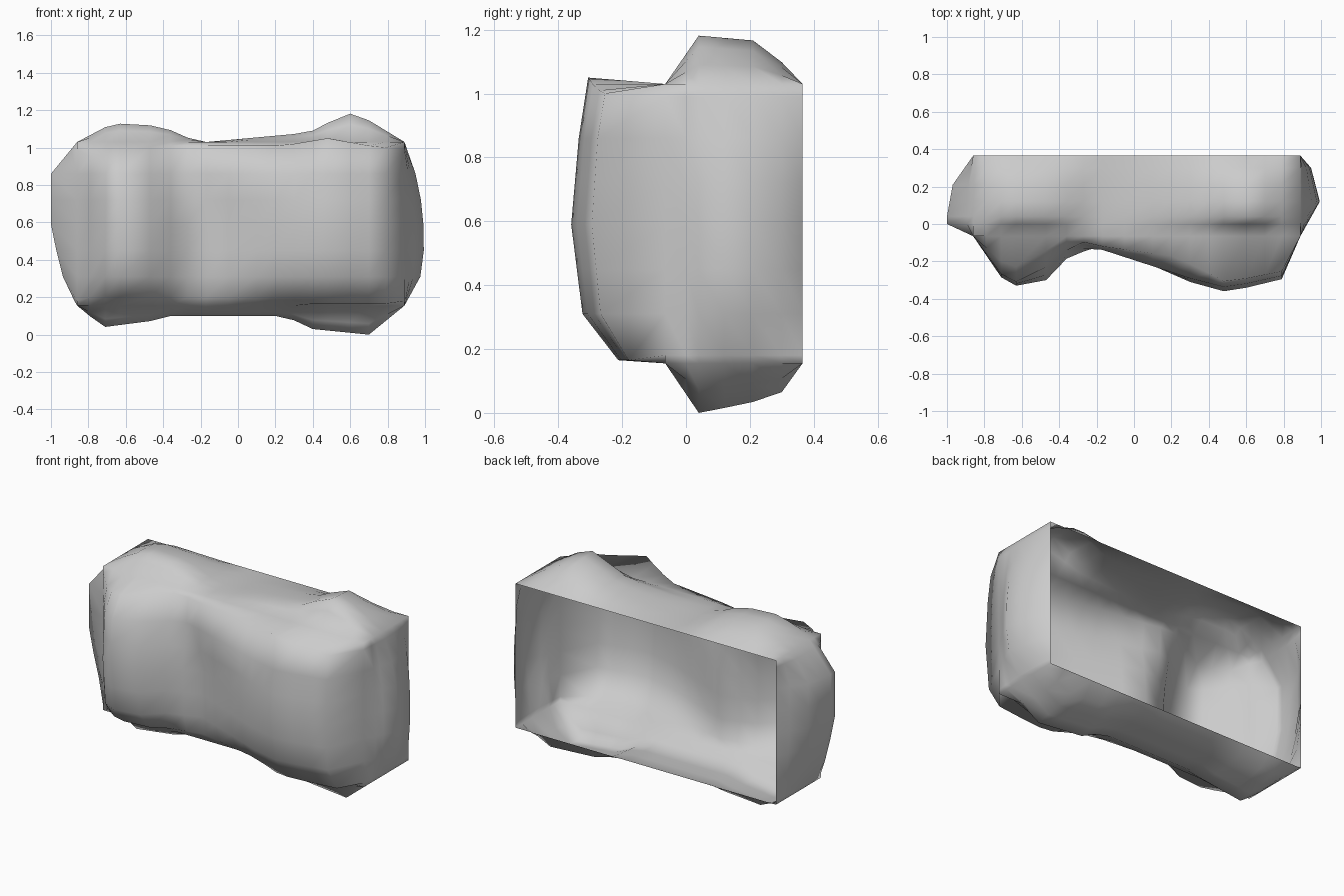
import bpy, bmesh

if "Cube" in bpy.data.objects:
    bpy.data.objects.remove(bpy.data.objects["Cube"])

# Shared grid lines of the box that every bulging side is pinned to
X = [-.86, -.79, -.71, -.63, -.47, -.36, -.27, -.17, -.05, .1, .2, .3, .4, .48, .6, .7, .79, .89]
Y = [-.065, 0, .04, .12, .21, .3, .365]
Z = [.155, .18, .31, .45, .59, .72, .86, .99, 1.03]


def lerp(profile, t):
    """Piecewise linear lookup in a list of (position, value)."""
    if t <= profile[0][0]:
        return profile[0][1]
    for (a, va), (b, vb) in zip(profile, profile[1:]):
        if t <= b:
            return va + (vb - va) * (t - a) / (b - a)
    return profile[-1][1]


# Bulge along the length or height, and its fade across the other direction
FRONT = ([(-.86, 0), (-.71, .22), (-.63, .265), (-.47, .235), (-.36, .12), (-.17, .04),
          (.3, .245), (.5, .3), (.79, .23), (.89, 0)],
         [(.155, 0), (.18, .5), (.31, .88), (.59, 1), (.86, .92), (.99, .82), (1.03, 0)])
TOP = ([(-.86, 0), (-.67, .1), (-.4, .085), (-.3, .03), (-.17, 0), (.38, .05),
        (.58, .155), (.66, .14), (.89, 0)],
       [(-.065, 0), (.04, 1), (.21, .9), (.3, .45), (.365, 0)])
BOTTOM = ([(-.86, 0), (-.72, .115), (-.45, .08), (-.36, .055), (.25, .055), (.4, .125),
           (.7, .155), (.89, 0)],
          [(-.065, 0), (.04, 1), (.2, .8), (.3, .58), (.365, 0)])
LEFT = ([(.155, 0), (.26, .06), (.37, .095), (.59, .14), (.86, .14), (1.03, 0)],
        [(-.065, 0), (0, 1), (.04, 1), (.21, .78), (.365, 0)])
RIGHT = ([(.155, 0), (.31, .085), (.5, .11), (.8, .08), (1.03, 0)],
         [(-.065, 0), (.12, 1), (.3, .55), (.365, 0)])

# The valley between the front lobes leans left near the top
LEAN = [(.59, 0), (.72, .03), (.86, .09), (.99, .15)]
LEAN_WHERE = [(-.63, 0), (-.36, 1), (-.17, 1), (.3, 0)]
# Rim rows of the front: how far they move up, and how full they are
TOP_LIFT = [(-.86, -.05), (-.62, -.01), (-.43, .02), (.2, .02), (.3, .03), (.48, .06), (.7, .02), (.89, 0)]
TOP_FULL = [(-.63, .75), (-.43, .65), (.2, .6), (.48, 1)]
BOTTOM_LIFT = [(.25, .02), (.4, -.015)]


def front(x, z):
    d = lerp(FRONT[0], x + lerp(LEAN, z) * lerp(LEAN_WHERE, x)) * lerp(FRONT[1], z)
    inside = -.86 < x < .89
    if z == .99 and inside:
        return x, -.065 - d * lerp(TOP_FULL, x), z + lerp(TOP_LIFT, x)
    if z == .18 and inside:
        return x, -.065 - d, z + lerp(BOTTOM_LIFT, x)
    return x, -.065 - d, z


def bulge(side, u, v):
    return lerp(side[0], u) * lerp(side[1], v)


bm = bmesh.new()


def patch(us, vs, place):
    grid = [[bm.verts.new(place(u, v)) for v in vs] for u in us]
    for i in range(len(us) - 1):
        for j in range(len(vs) - 1):
            bm.faces.new((grid[i][j], grid[i + 1][j], grid[i + 1][j + 1], grid[i][j + 1]))


# Five bulging sides; the back stays open
patch(X, Z, front)
patch(X, Y, lambda x, y: (x, y, 1.03 + bulge(TOP, x, y)))
patch(X, Y[::-1], lambda x, y: (x, y, .155 - bulge(BOTTOM, x, y)))
patch(Z, Y, lambda z, y: (-.86 - bulge(LEFT, z, y), y, z))
patch(Z, Y[::-1], lambda z, y: (.89 + bulge(RIGHT, z, y), y, z))

bmesh.ops.remove_doubles(bm, verts=bm.verts, dist=.0005)
bmesh.ops.recalc_face_normals(bm, faces=bm.faces)
for f in bm.faces:
    f.smooth = True
mesh = bpy.data.meshes.new("padded_shell")
bm.to_mesh(mesh)
bm.free()
shell = bpy.data.objects.new("padded_shell", mesh)
bpy.context.collection.objects.link(shell)
